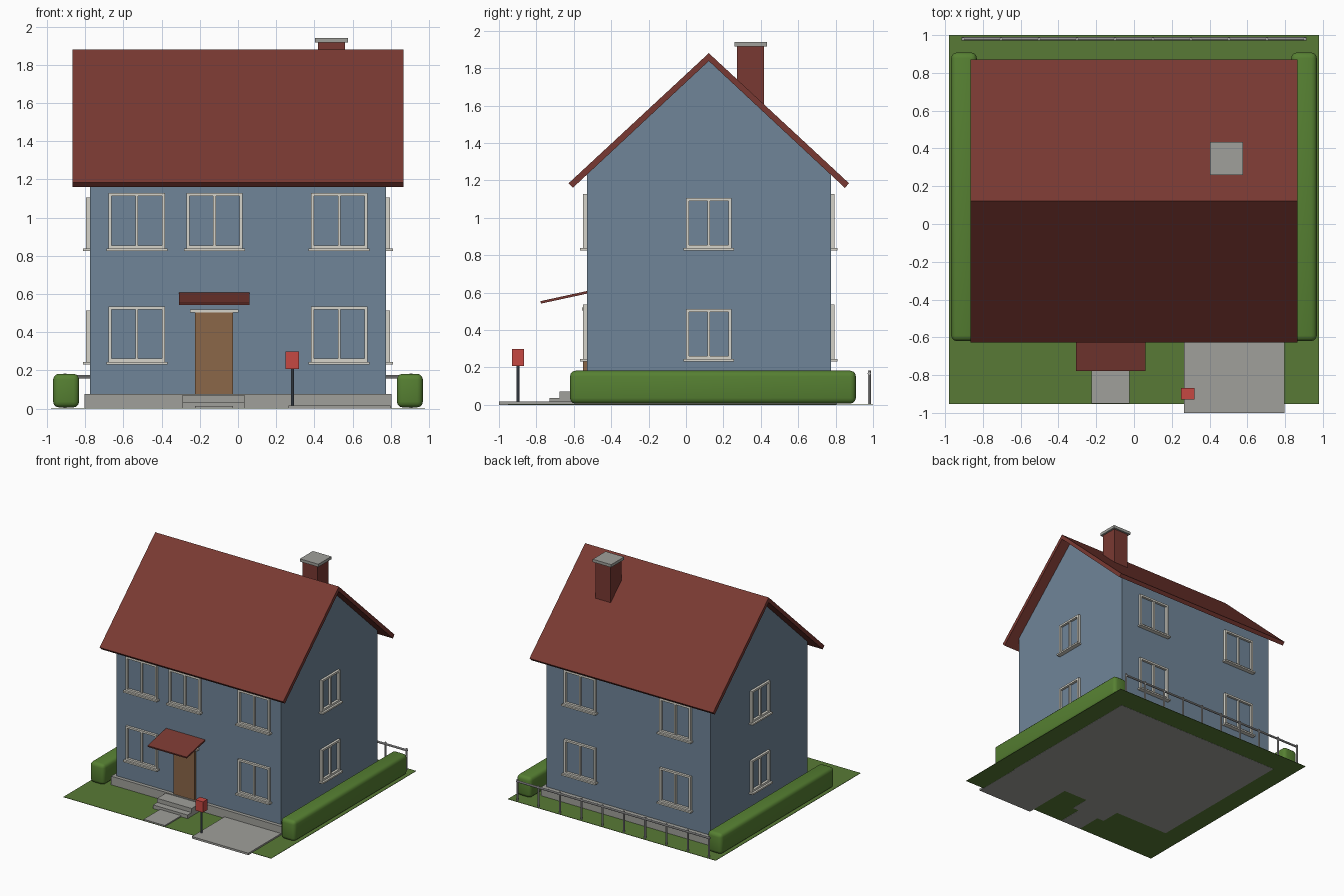
import bpy, bmesh, math
from mathutils import Matrix, Vector

if "Cube" in bpy.data.objects:
    bpy.data.objects.remove(bpy.data.objects["Cube"])


def material(name, r, g, b):
    lin = [((c / 255 + 0.055) / 1.055) ** 2.4 for c in (r, g, b)]
    m = bpy.data.materials.new(name)
    m.diffuse_color = (*lin, 1)
    m.use_nodes = True
    m.node_tree.nodes["Principled BSDF"].inputs["Base Color"].default_value = m.diffuse_color
    return m


WALL = material("wall_blue", 112, 133, 152)
ROOF = material("roof_red", 121, 57, 50)
CONCRETE = material("concrete_grey", 160, 160, 155)
GRASS = material("grass_green", 88, 122, 54)
HEDGE = material("hedge_green", 86, 128, 50)
DOOR = material("door_brown", 139, 103, 72)
FRAME = material("frame_cream", 214, 212, 202)
RED = material("mailbox_red", 198, 72, 66)
POST = material("post_grey", 92, 102, 116)
METAL = material("fence_grey", 180, 180, 180)


def finish(name, bm, mat, smooth=False):
    bmesh.ops.recalc_face_normals(bm, faces=bm.faces)
    me = bpy.data.meshes.new(name)
    bm.to_mesh(me)
    bm.free()
    me.materials.append(mat)
    ob = bpy.data.objects.new(name, me)
    bpy.context.collection.objects.link(ob)
    if smooth:
        bpy.ops.object.select_all(action='DESELECT')
        ob.select_set(True)
        bpy.context.view_layer.objects.active = ob
        bpy.ops.object.shade_smooth_by_angle(angle=math.radians(40))
    return ob


def add_box(bm, x, y, z):
    """Box from (min, max) pairs."""
    size = [x[1] - x[0], y[1] - y[0], z[1] - z[0]]
    mid = Vector((sum(x) / 2, sum(y) / 2, sum(z) / 2))
    bmesh.ops.create_cube(bm, size=1, matrix=Matrix.Translation(mid) @ Matrix.Diagonal((*size, 1)))


def box(name, x, y, z, mat, bevel=0):
    bm = bmesh.new()
    add_box(bm, x, y, z)
    if bevel:
        bmesh.ops.bevel(bm, geom=bm.edges[:], offset=bevel, segments=3, profile=0.5, affect='EDGES')
    return finish(name, bm, mat, bool(bevel))


def prism(name, profile, x, mat):
    """Extrude a (y, z) profile along x."""
    bm = bmesh.new()
    f = bm.faces.new([bm.verts.new((x[0], y, z)) for y, z in profile])
    ext = bmesh.ops.extrude_face_region(bm, geom=[f])
    bmesh.ops.translate(bm, vec=(x[1] - x[0], 0, 0),
                        verts=[v for v in ext['geom'] if isinstance(v, bmesh.types.BMVert)])
    return finish(name, bm, mat)


def rod(name, a, b, r, mat, sides=8):
    a, b = Vector(a), Vector(b)
    bm = bmesh.new()
    rot = (b - a).to_track_quat('Z', 'Y').to_matrix().to_4x4()
    bmesh.ops.create_cone(bm, cap_ends=True, segments=sides, radius1=r, radius2=r, depth=(b - a).length,
                          matrix=Matrix.Translation((a + b) / 2) @ rot)
    return finish(name, bm, mat, True)


def window(name, pos, angle, w, z0, z1):
    """Frame, centre bar and sill; local -y points out of the wall."""
    bm = bmesh.new()
    h, t = w / 2, 0.016
    out = (-0.02, 0.005)
    add_box(bm, (-h, -h + t), out, (z0, z1))
    add_box(bm, (h - t, h), out, (z0, z1))
    add_box(bm, (-h + t, h - t), out, (z1 - t, z1))
    add_box(bm, (-h + t, h - t), out, (z0, z0 + t))
    add_box(bm, (-0.007, 0.007), (-0.017, 0.005), (z0 + t, z1 - t))
    add_box(bm, (-h - 0.012, h + 0.012), (-0.037, 0.005), (z0 - 0.013, z0))
    bm.transform(Matrix.Translation((*pos, 0)) @ Matrix.Rotation(angle, 4, 'Z'))
    finish(name, bm, FRAME)


# house body
YC, X, Y0, Y1 = 0.122, 0.775, -0.53, 0.774
box("foundation", (-0.805, 0.805), (-0.56, 0.804), (0, 0.077), CONCRETE)
box("walls", (-X, X), (Y0, Y1), (0.077, 1.257), WALL)
prism("gable", [(Y0, 1.257), (Y1, 1.257), (YC, 1.85)], (-X, X), WALL)
prism("roof", [(-0.628, 1.184), (YC, 1.88), (0.872, 1.184), (0.849, 1.16), (YC, 1.838), (-0.605, 1.16)],
      (-0.866, 0.866), ROOF)

# chimney
box("chimney", (0.418, 0.56), (0.274, 0.418), (1.45, 1.916), ROOF)
box("chimney_cap", (0.402, 0.576), (0.26, 0.434), (1.916, 1.94), CONCRETE)

# windows
for i, (zs, ztop) in enumerate([(0.245, 0.535), (0.838, 1.128)]):
    fronts = [-0.53, 0.53] + ([-0.123] if i else [])
    for j, x in enumerate(fronts):
        window(f"front_window_{i}_{j}", (x, Y0), 0, 0.295, zs, ztop)
    for j, x in enumerate((-0.45, 0.45)):
        window(f"back_window_{i}_{j}", (x, Y1), math.pi, 0.295, zs, ztop)
    for side, x, a in (("right", X, math.pi / 2), ("left", -X, -math.pi / 2)):
        window(f"{side}_window_{i}", (x, YC), a, 0.245, zs, ztop - 0.022)

# door, lintel and canopy
box("door", (-0.225, -0.025), (-0.55, -0.52), (0.077, 0.505), DOOR)
box("door_lintel", (-0.252, 0.003), (-0.557, -0.52), (0.503, 0.52), FRAME)
prism("canopy", [(-0.775, 0.541), (-0.53, 0.594), (-0.53, 0.608), (-0.778, 0.554)], (-0.308, 0.06), ROOF)

# steps, path and driveway
box("upper_step", (-0.29, 0.035), (-0.675, -0.55), (0, 0.07), CONCRETE)
box("lower_step", (-0.29, 0.035), (-0.73, -0.67), (0, 0.035), CONCRETE)
box("path", (-0.225, -0.025), (-0.95, -0.72), (0, 0.014), CONCRETE)
box("driveway", (0.265, 0.798), (-1.0, -0.555), (0, 0.017), CONCRETE)

# garden
box("lawn", (-0.98, 0.98), (-0.953, 1.0), (0.001, 0.004), GRASS)
for side, s in (("left", -1), ("right", 1)):
    box(f"{side}_hedge", (s * 0.9 - 0.068, s * 0.9 + 0.068), (-0.62, 0.908), (0.006, 0.182), HEDGE, 0.03)

# back fence
for i in range(10):
    x = -0.905 + i * 1.81 / 9
    rod(f"fence_post_{i}", (x, 0.98, 0.002), (x, 0.98, 0.183), 0.008, METAL)
rod("fence_rail", (-0.912, 0.98, 0.167), (0.912, 0.98, 0.167), 0.009, METAL)

# mailbox
rod("mailbox_post", (0.285, -0.898, 0.002), (0.285, -0.898, 0.215), 0.008, POST)
box("mailbox", (0.249, 0.32), (-0.929, -0.867), (0.208, 0.299), RED)
